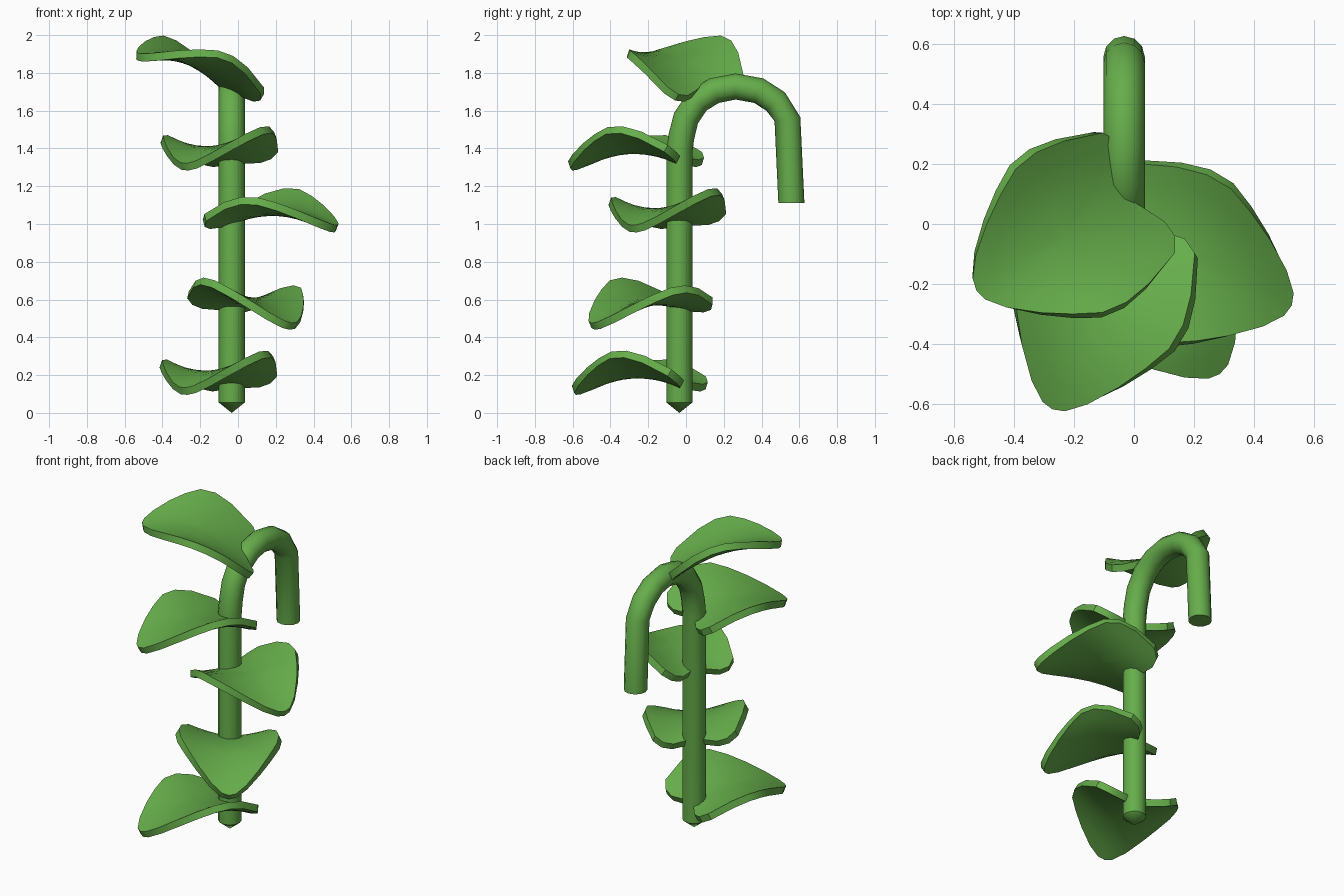
import bpy, bmesh, math
from mathutils import Vector

if "Cube" in bpy.data.objects:
    bpy.data.objects.remove(bpy.data.objects["Cube"])

green = bpy.data.materials.new("leaf_green")
green.diffuse_color = (0.133, 0.42, 0.07, 1)
green.use_nodes = True
green.node_tree.nodes["Principled BSDF"].inputs["Base Color"].default_value = green.diffuse_color


def finish(bm, name):
    bmesh.ops.recalc_face_normals(bm, faces=bm.faces)
    me = bpy.data.meshes.new(name)
    bm.to_mesh(me)
    bm.free()
    me.materials.append(green)
    ob = bpy.data.objects.new(name, me)
    bpy.context.collection.objects.link(ob)
    return ob


def smooth(ob, angle):
    bpy.ops.object.select_all(action='DESELECT')
    ob.select_set(True)
    bpy.context.view_layer.objects.active = ob
    bpy.ops.object.shade_smooth_by_angle(angle=math.radians(angle))


# Stem: tube along a hooked path in the y-z plane, pointed at the foot
def stem():
    path = [(-.035, .055), (-.035, 1.38), (-.025, 1.46), (.0, 1.56), (.06, 1.65),
            (.15, 1.706), (.262, 1.728), (.385, 1.706), (.475, 1.648),
            (.537, 1.555), (.558, 1.11)]
    r, n, cx = .069, 12, -.033
    bm = bmesh.new()
    rings = []
    for i, (y, z) in enumerate(path):
        p, q = path[max(i - 1, 0)], path[min(i + 1, len(path) - 1)]
        t = Vector((0, q[0] - p[0], q[1] - p[1])).normalized()
        if i in (0, len(path) - 1):
            t = Vector((0, 0, 1 if i == 0 else -1))
        side = Vector((0, t.z, -t.y))
        ring = []
        for k in range(n):
            a = 2 * math.pi * k / n
            ring.append(bm.verts.new(Vector((cx + r * math.cos(a), y, z)) + side * r * math.sin(a)))
        rings.append(ring)
    for a, b in zip(rings, rings[1:]):
        for k in range(n):
            bm.faces.new((a[k], a[(k + 1) % n], b[(k + 1) % n], b[k]))
    tip = bm.verts.new((cx, -.035, 0))
    for k in range(n):
        bm.faces.new((rings[0][k], rings[0][(k + 1) % n], tip))
    bm.faces.new(rings[-1])
    smooth(finish(bm, "hooked_stem"), 40)


# Leaf outline: s runs from stem to tip, w is the half width; notched at the stem
HALF = [(.01, 0), (-.02, .06), (-.055, .13), (-.06, .19), (-.03, .24), (.1, .284),
        (.2, .3), (.29, .288), (.38, .24), (.47, .18), (.56, .105),
        (.61, .042), (.62, 0)]
OUTLINE = HALF + [(s, -w) for s, w in HALF[-2:0:-1]]


# Saddle-shaped leaf: arched along its rib, with raised sides
def leaf(name, origin, z0, angle, tilt=0, roll=0, length=1):
    a = math.radians(angle)
    d = Vector((math.cos(a), math.sin(a)))
    nrm = Vector((-d.y, d.x))
    bm = bmesh.new()

    def vert(s, w):
        p = Vector(origin) + d * s * length + nrm * w
        z = z0 + .105 - .74 * (s - .27) ** 2 + .95 * w * w + tilt * s + roll * w
        return bm.verts.new((p.x, p.y, z))

    c = .26
    centre = vert(c, 0)
    rings = [[vert(c + (s - c) * f, w * f) for s, w in OUTLINE]
             for f in (.2, .4, .6, .8, 1)]
    n = len(OUTLINE)
    for k in range(n):
        j = (k + 1) % n
        bm.faces.new((centre, rings[0][k], rings[0][j]))
        for p, q in zip(rings, rings[1:]):
            bm.faces.new((p[k], q[k], q[j], p[j]))
    ob = finish(bm, name)
    m = ob.modifiers.new("thickness", 'SOLIDIFY')
    m.thickness = .042
    m.offset = 0
    bpy.context.view_layer.objects.active = ob
    ob.select_set(True)
    bpy.ops.object.modifier_apply(modifier=m.name)
    smooth(ob, 35)


stem()
leaf("leaf_1", (-.03, -.02), .1, -113, roll=.08)
leaf("leaf_2", (-.052, -.02), .512, -55, tilt=-.11, roll=-.07, length=.93)
leaf("leaf_3", (-.052, -.025), .96, -23, roll=.08)
leaf("leaf_4", (-.025, -.04), 1.288, -113, roll=.08)
leaf("leaf_top", (-.02, .085), 1.658, 211, tilt=.34, roll=-.14, length=.95)
